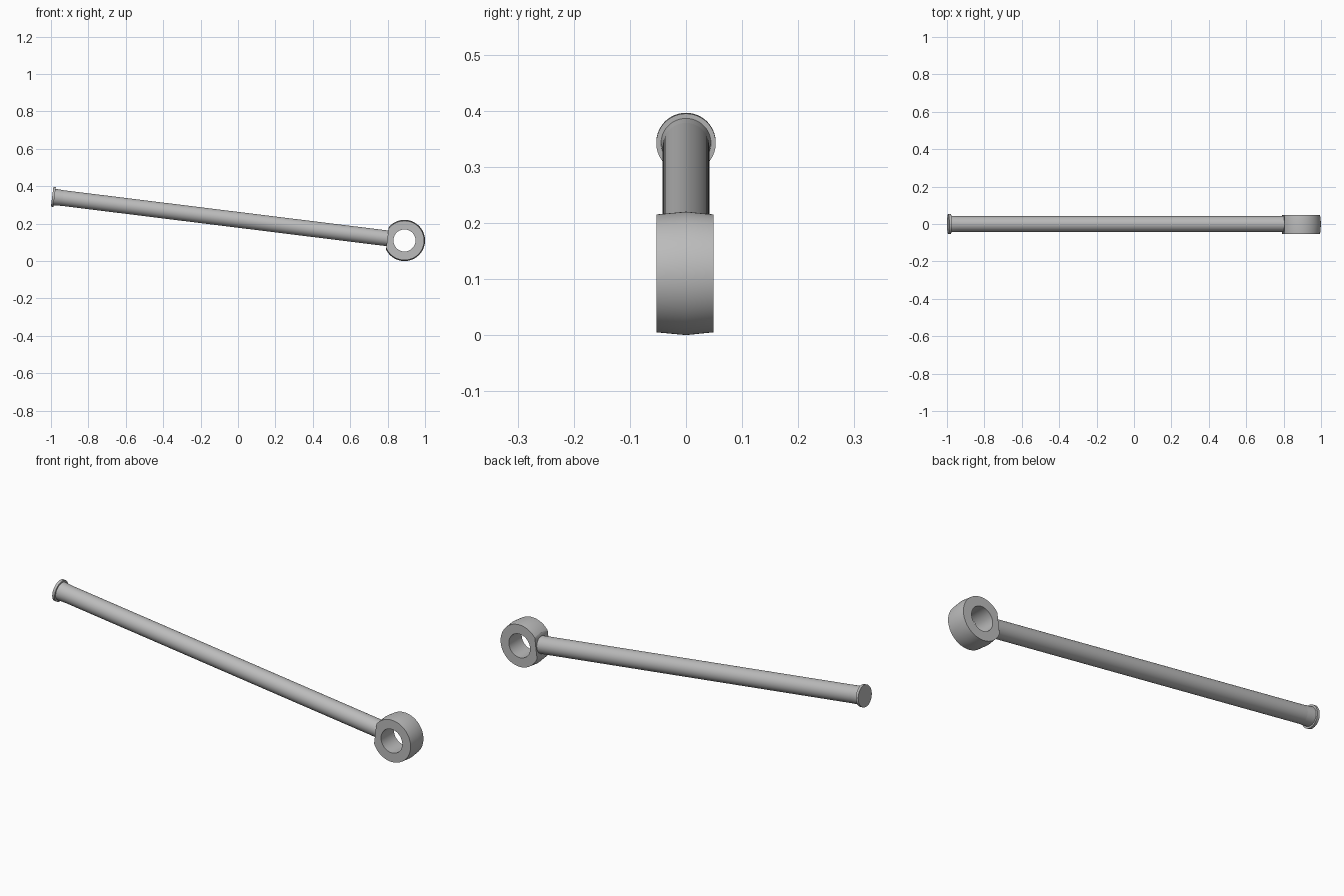
import bpy, bmesh
from math import radians, sin, cos, tau
from mathutils import Matrix, Vector

cube = bpy.data.objects.get("Cube")
if cube:
    bpy.data.objects.remove(cube)

steel = bpy.data.materials.new("grey_steel")
steel.use_nodes = True
GREY = (0.5, 0.5, 0.5, 1)
steel.diffuse_color = GREY
steel.node_tree.nodes["Principled BSDF"].inputs["Base Color"].default_value = GREY

EYE = Vector((0.89, 0, 0.11))      # centre of the ring
TILT = radians(7.07)               # rise of the rod towards its head
AXIS = Vector((-cos(TILT), 0, sin(TILT)))


def lathe(profile, direction, segments, closed=False):
    """Revolve (radius, distance) points about an axis through the ring centre."""
    bm = bmesh.new()
    turn = Matrix.Translation(EYE) @ direction.to_track_quat('Z', 'Y').to_matrix().to_4x4()
    rings = []
    for r, t in profile:
        rings.append([bm.verts.new(turn @ Vector((r * cos(tau * i / segments),
                                                  r * sin(tau * i / segments), t)))
                      for i in range(segments)])
    pairs = list(zip(rings, rings[1:]))
    if closed:
        pairs.append((rings[-1], rings[0]))
    else:
        bm.faces.new(rings[0])
        bm.faces.new(rings[-1])
    for a, b in pairs:
        for i in range(segments):
            j = (i + 1) % segments
            bm.faces.new((a[i], a[j], b[j], b[i]))
    return bm


def finish(bm, name):
    bmesh.ops.recalc_face_normals(bm, faces=bm.faces)
    mesh = bpy.data.meshes.new(name)
    bm.to_mesh(mesh)
    bm.free()
    mesh.materials.append(steel)
    obj = bpy.data.objects.new(name, mesh)
    bpy.context.collection.objects.link(obj)
    bpy.ops.object.select_all(action='DESELECT')
    obj.select_set(True)
    bpy.context.view_layer.objects.active = obj
    bpy.ops.object.shade_smooth_by_angle(angle=radians(30))


# Ring with a slightly crowned rim and a flat facing the rod
ring = lathe([(0.059, -0.049), (0.105, -0.049), (0.11, 0), (0.105, 0.053), (0.059, 0.053)],
             Vector((0, -1, 0)), 96, closed=True)
cut = bmesh.ops.bisect_plane(ring, geom=ring.verts[:] + ring.edges[:] + ring.faces[:],
                             plane_co=EYE + AXIS * 0.092, plane_no=AXIS, clear_outer=True)
bmesh.ops.holes_fill(ring, edges=[e for e in ring.edges if e.is_boundary])
finish(ring, "ring_eye")

# Long rod
finish(lathe([(0.042, 0.085), (0.042, 1.845)], AXIS, 64), "rod")

# Tapered neck and thin flange at the far end
finish(lathe([(0.042, 1.84), (0.0445, 1.885), (0.053, 1.885), (0.053, 1.898)], AXIS, 64),
       "flanged_head")
